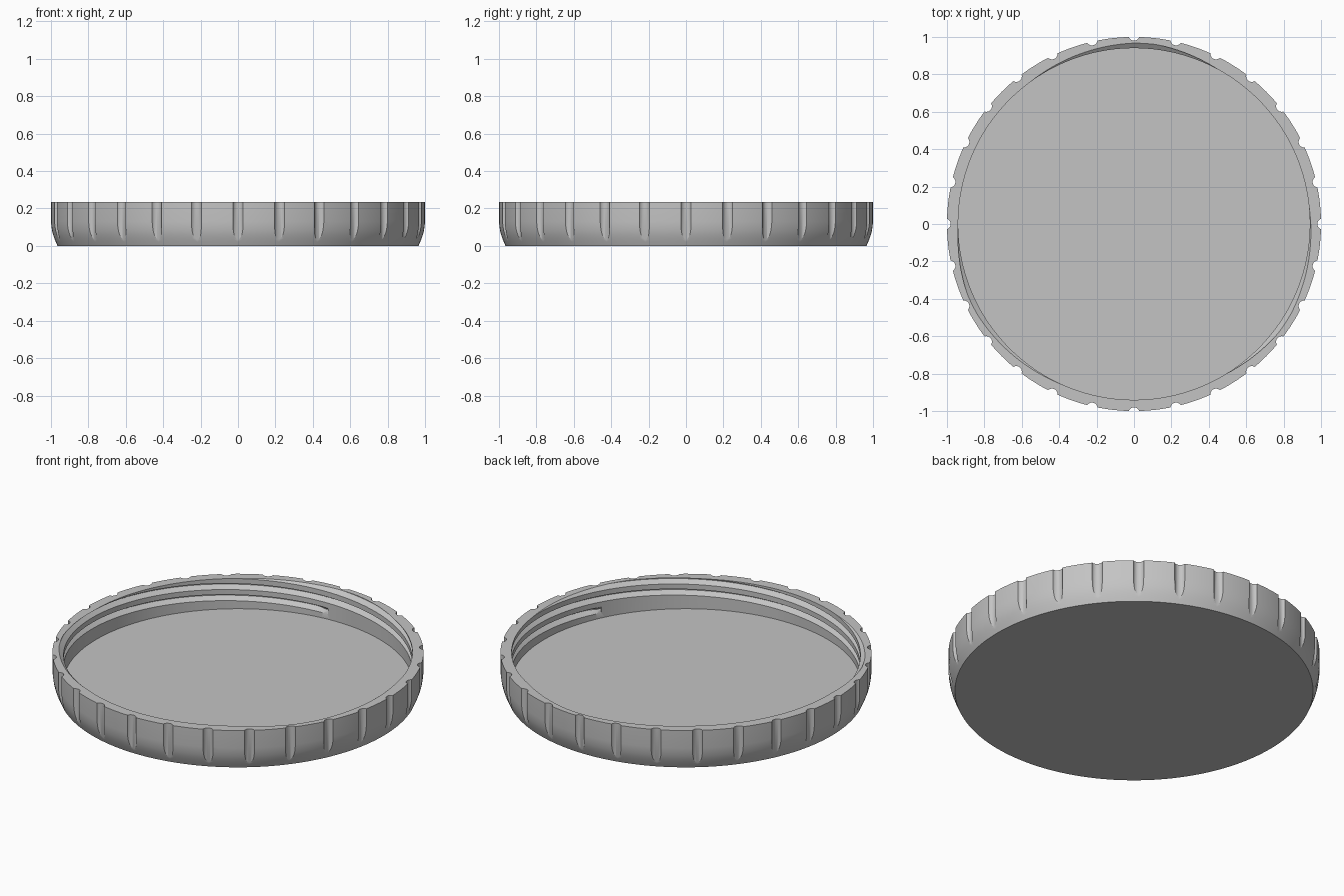
import bpy, bmesh, math

if "Cube" in bpy.data.objects:
    bpy.data.objects.remove(bpy.data.objects["Cube"], do_unlink=True)

HEIGHT = 0.235
INNER = 0.94
FLOOR = 0.055
GRIPS = 28
THREADS = 3
SEGMENTS = GRIPS * 8

grey = bpy.data.materials.new("light grey plastic")
grey.use_nodes = True
colour = (0.55, 0.55, 0.55, 1)
grey.diffuse_color = colour
grey.node_tree.nodes["Principled BSDF"].inputs["Base Color"].default_value = colour


def polar(r, angle, z):
    return (r * math.cos(angle), r * math.sin(angle), z)


def finish(bm, name):
    bmesh.ops.recalc_face_normals(bm, faces=bm.faces)
    mesh = bpy.data.meshes.new(name)
    bm.to_mesh(mesh)
    bm.free()
    mesh.materials.append(grey)
    obj = bpy.data.objects.new(name, mesh)
    bpy.context.collection.objects.link(obj)
    return obj


def skin(bm, rings, closed):
    """Bridge successive rings of vertices, capping both ends."""
    n = len(rings[0])
    for a, b in zip(rings, rings[1:]):
        for i in range(n):
            j = (i + 1) % n
            bm.faces.new((a[i], a[j], b[j], b[i]))
    if closed:
        bm.faces.new(rings[0])
        bm.faces.new(rings[-1])


# Lid body: curved outer skirt, flat rim, straight inner wall and floor
profile = [(0.965, 0), (0.974, 0.02), (0.982, 0.04), (0.989, 0.06),
           (0.994, 0.08), (0.998, 0.105), (1.0, 0.13),
           (1.0, HEIGHT), (INNER, HEIGHT), (INNER, FLOOR)]
bm = bmesh.new()
rings = [[bm.verts.new(polar(r, math.tau * i / SEGMENTS, z)) for i in range(SEGMENTS)]
         for r, z in profile]
skin(bm, rings, True)
lid = finish(bm, "screw_lid")

# Grip flutes: a ring of upright round cutters
bm = bmesh.new()
for k in range(GRIPS):
    rings = []
    cx, cy, _ = polar(1.01, math.tau * k / GRIPS, 0)
    for z in (-0.05, HEIGHT + 0.05):
        ring = []
        for i in range(20):
            dx, dy, _ = polar(0.03, math.tau * (i + 0.5) / 20, 0)
            ring.append(bm.verts.new((cx + dx, cy + dy, z)))
        rings.append(ring)
    skin(bm, rings, True)
flutes = finish(bm, "flute_cutter")

# Three-start internal thread: helical channels that run out through the rim
section = [(-0.02, 0), (0, 0), (0.027, 0.02), (0.027, 0.024), (0, 0.036), (-0.02, 0.036)]
START = math.radians(94)
SWEEP = 290
STEP = 2
RISE = 0.00055
bm = bmesh.new()
for k in range(THREADS):
    rings = []
    for deg in range(0, SWEEP + 1, STEP):
        angle = START + math.tau * k / THREADS + math.radians(deg)
        depth = min(1, 0.3 + deg / 6)
        z = 0.085 + RISE * deg
        rings.append([bm.verts.new(polar(INNER + (d * depth if d > 0 else d), angle, z + h))
                      for d, h in section])
    skin(bm, rings, True)
bmesh.ops.triangulate(bm, faces=bm.faces)
channels = finish(bm, "thread_cutter")

# Cut the flutes and thread into the lid
bpy.ops.object.select_all(action="DESELECT")
bpy.context.view_layer.objects.active = lid
lid.select_set(True)
for cutter in (flutes, channels):
    cutter.hide_render = True
    mod = lid.modifiers.new(cutter.name, "BOOLEAN")
    mod.operation = "DIFFERENCE"
    mod.solver = "EXACT"
    mod.object = cutter
    bpy.ops.object.modifier_apply(modifier=mod.name)
    bpy.data.objects.remove(cutter, do_unlink=True)
bpy.ops.object.shade_smooth_by_angle(angle=math.radians(25))
